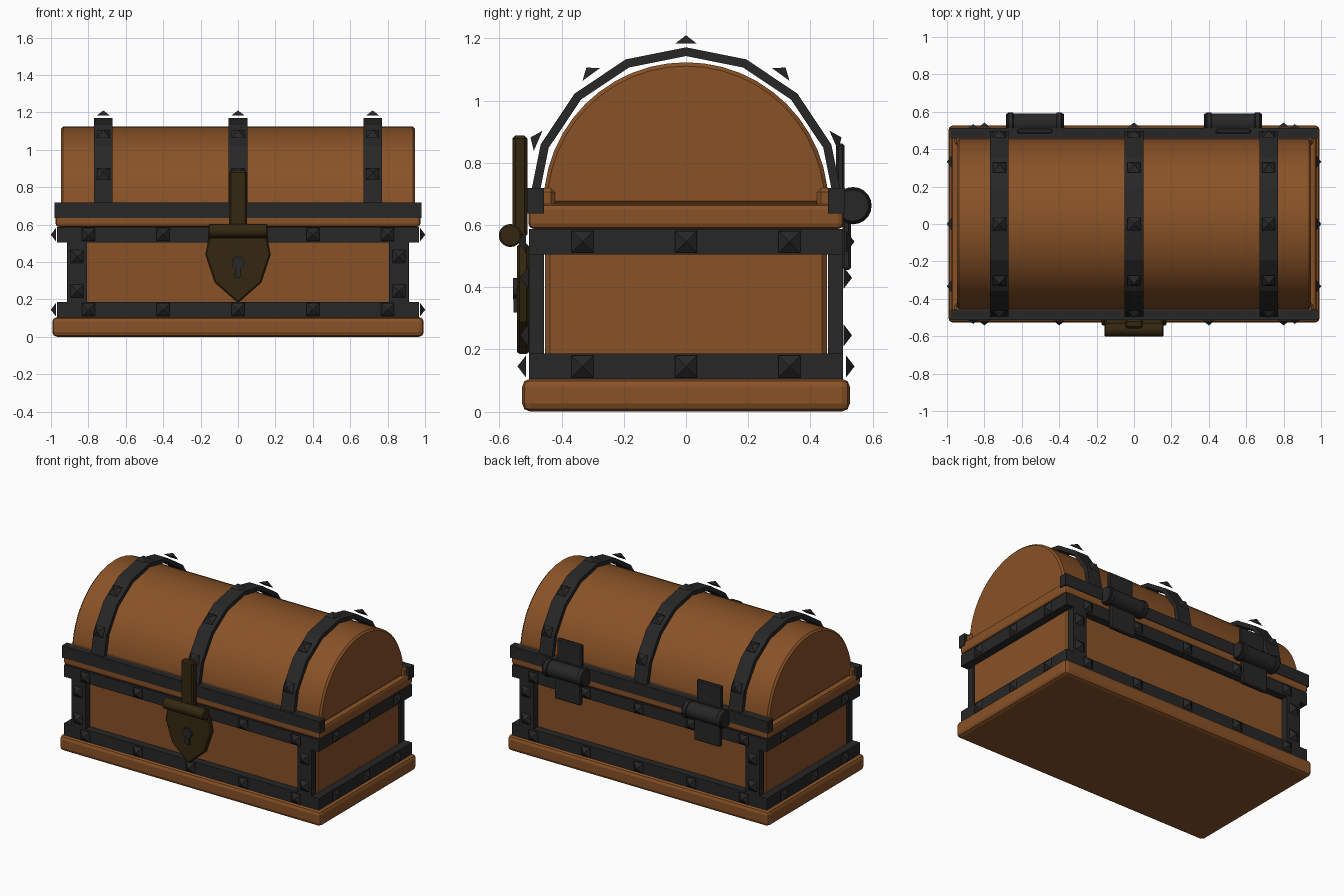
import bpy, bmesh, math
from mathutils import Vector, Matrix

if "Cube" in bpy.data.objects:
    bpy.data.objects.remove(bpy.data.objects["Cube"])


def mat(name, col):
    m = bpy.data.materials.new(name)
    m.diffuse_color = (*col, 1)
    m.use_nodes = True
    m.node_tree.nodes["Principled BSDF"].inputs["Base Color"].default_value = m.diffuse_color
    return m


WOOD = mat("brown wood", (0.25, 0.085, 0.02))
IRON = mat("black iron", (0.02, 0.02, 0.021))
BRONZE = mat("dark bronze", (0.033, 0.02, 0.005))


def finish(bm, name, material, bevel=0.0, segs=1, smooth=False):
    bmesh.ops.recalc_face_normals(bm, faces=bm.faces[:])
    if bevel:
        sharp = [e for e in bm.edges if e.calc_face_angle(0) > math.radians(40)]
        bmesh.ops.bevel(bm, geom=sharp, offset=bevel, segments=segs,
                        affect='EDGES', profile=0.5)
    me = bpy.data.meshes.new(name)
    bm.to_mesh(me)
    bm.free()
    me.materials.append(material)
    ob = bpy.data.objects.new(name, me)
    bpy.context.collection.objects.link(ob)
    if smooth:
        bpy.ops.object.select_all(action='DESELECT')
        ob.select_set(True)
        bpy.context.view_layer.objects.active = ob
        bpy.ops.object.shade_smooth_by_angle(angle=math.radians(30))
    return ob


def box(name, x, y, z, material, bevel=0.0, segs=1):
    """Box from (min, max) ranges."""
    bm = bmesh.new()
    size = [r[1] - r[0] for r in (x, y, z)]
    mid = [(r[1] + r[0]) / 2 for r in (x, y, z)]
    bmesh.ops.create_cube(bm, size=1, matrix=Matrix.Translation(mid) @ Matrix.Diagonal((*size, 1)))
    return finish(bm, name, material, bevel, segs)


def prism(name, pts, lo, hi, axis, material, bevel=0.0, smooth=False):
    """Extrude a 2D outline: (y, z) along x, or (x, z) along y."""
    bm = bmesh.new()
    place = (lambda p, d: (d, p[0], p[1])) if axis == 'x' else (lambda p, d: (p[0], d, p[1]))
    a = [bm.verts.new(place(p, lo)) for p in pts]
    b = [bm.verts.new(place(p, hi)) for p in pts]
    bm.faces.new(a)
    bm.faces.new(b[::-1])
    for i in range(len(pts)):
        j = (i + 1) % len(pts)
        bm.faces.new((a[i], a[j], b[j], b[i]))
    return finish(bm, name, material, bevel, 1, smooth)


def circle(cy, cz, r, n=20):
    return [(cy + r * math.cos(2 * math.pi * i / n), cz + r * math.sin(2 * math.pi * i / n))
            for i in range(n)]


def arc(r, n, cz=0.665):
    return [(r * math.cos(math.pi * i / n), cz + r * math.sin(math.pi * i / n)) for i in range(n + 1)]


def stud(pos, normal):
    """Four-sided pyramid rivet whose base sits at pos, pointing along normal."""
    bm = bmesh.new()
    n = Vector(normal).normalized()
    side = Vector((0, 1, 0)) if abs(n.x) > 0.9 else Vector((1, 0, 0))
    up = n.cross(side)
    c, h = Vector(pos), 0.035
    base = [bm.verts.new(c + side * h * s + up * h * t) for s, t in ((1, 1), (-1, 1), (-1, -1), (1, -1))]
    tip = bm.verts.new(c + n * 0.027)
    bm.faces.new(base)
    for i in range(4):
        bm.faces.new((base[i], base[(i + 1) % 4], tip))
    finish(bm, "iron_stud", IRON)


# wooden base, body and lid rim
box("base_plank", (-0.993, 0.993), (-0.527, 0.527), (0, 0.105), WOOD, 0.025, 2)
box("chest_body", (-0.914, 0.914), (-0.453, 0.453), (0.09, 0.6), WOOD, 0.015)
box("lid_rim", (-0.975, 0.975), (-0.507, 0.507), (0.587, 0.668), WOOD, 0.018, 2)

# domed lid
prism("lid_dome", arc(0.458, 24), -0.947, 0.947, 'x', WOOD, 0.012, True)

# iron bands around the body, with studs
for zc in (0.145, 0.546):
    z = (zc - 0.041, zc + 0.041)
    for s in (-1, 1):
        box("long_band", (-0.968, 0.968), sorted((s * 0.453, s * 0.505)), z, IRON)
        box("side_band", sorted((s * 0.912, s * 0.968)), (-0.5, 0.5), z, IRON)
        for i in range(-2, 3):
            stud((i * 0.4, s * 0.515, zc), (0, s, 0))
        for i in range(-1, 2):
            stud((s * 0.974, i * 0.333, zc), (s, 0, 0))

# corner posts, lid bars and wooden rails
for s in (-1, 1):
    for t in (-1, 1):
        box("corner_post", sorted((t * 0.807, t * 0.912)), sorted((s * 0.456, s * 0.505)),
            (0.18, 0.51), IRON)
        for z in (0.245, 0.43):
            stud((t * 0.86, s * 0.507, z), (0, s, 0))
    box("lid_iron_bar", (-0.98, 0.98), sorted((s * 0.457, s * 0.512)), (0.636, 0.718), IRON)
    box("lid_wood_rail", (-0.96, 0.96), sorted((s * 0.422, s * 0.475)), (0.65, 0.718), WOOD, 0.012)

# iron straps over the lid, with studs
for x in (-0.72, 0, 0.72):
    outline = arc(0.506, 8) + arc(0.478, 8)[::-1]
    prism("lid_strap", outline, x - 0.05, x + 0.05, 'x', IRON)
    for deg in (23.4, 54, 90, 126, 156.6):
        c, s = math.cos(math.radians(deg)), math.sin(math.radians(deg))
        stud((x, 0.518 * c, 0.665 + 0.518 * s), (0, c, s))

# lock: hasp, barrel, shield plate and keyhole
box("lock_hasp", (-0.047, 0.047), (-0.558, -0.51), (0.56, 0.888), BRONZE, 0.01)
prism("lock_barrel", circle(-0.565, 0.566, 0.037), -0.157, 0.157, 'x', BRONZE, 0.005, True)
half = [(0.155, 0.54), (0.175, 0.44), (0.125, 0.29)]
shield = half + [(0, 0.18)] + [(-x, z) for x, z in half[::-1]]
prism("lock_plate", shield, -0.543, -0.505, 'y', BRONZE, 0.008)
prism("keyhole_round", circle(0, 0.395, 0.034, 12), -0.556, -0.54, 'y', IRON)
prism("keyhole_slot", [(-0.012, 0.39), (0.012, 0.39), (0.018, 0.318), (-0.018, 0.318)],
      -0.555, -0.54, 'y', IRON)

# rear hinges
for x in (-0.53, 0.53):
    box("hinge_upper_leaf", (x - 0.095, x + 0.095), (0.483, 0.51), (0.64, 0.862), IRON, 0.007)
    box("hinge_lower_leaf", (x - 0.1, x + 0.1), (0.503, 0.53), (0.455, 0.66), IRON, 0.007)
    prism("hinge_barrel", circle(0.537, 0.662, 0.054), x - 0.155, x + 0.155, 'x', IRON, 0.004, True)
    for s in (-1, 1):
        lo, hi = sorted((x + s * 0.115, x + s * 0.145))
        prism("hinge_collar", circle(0.537, 0.662, 0.06), lo, hi, 'x', IRON, 0.004, True)
